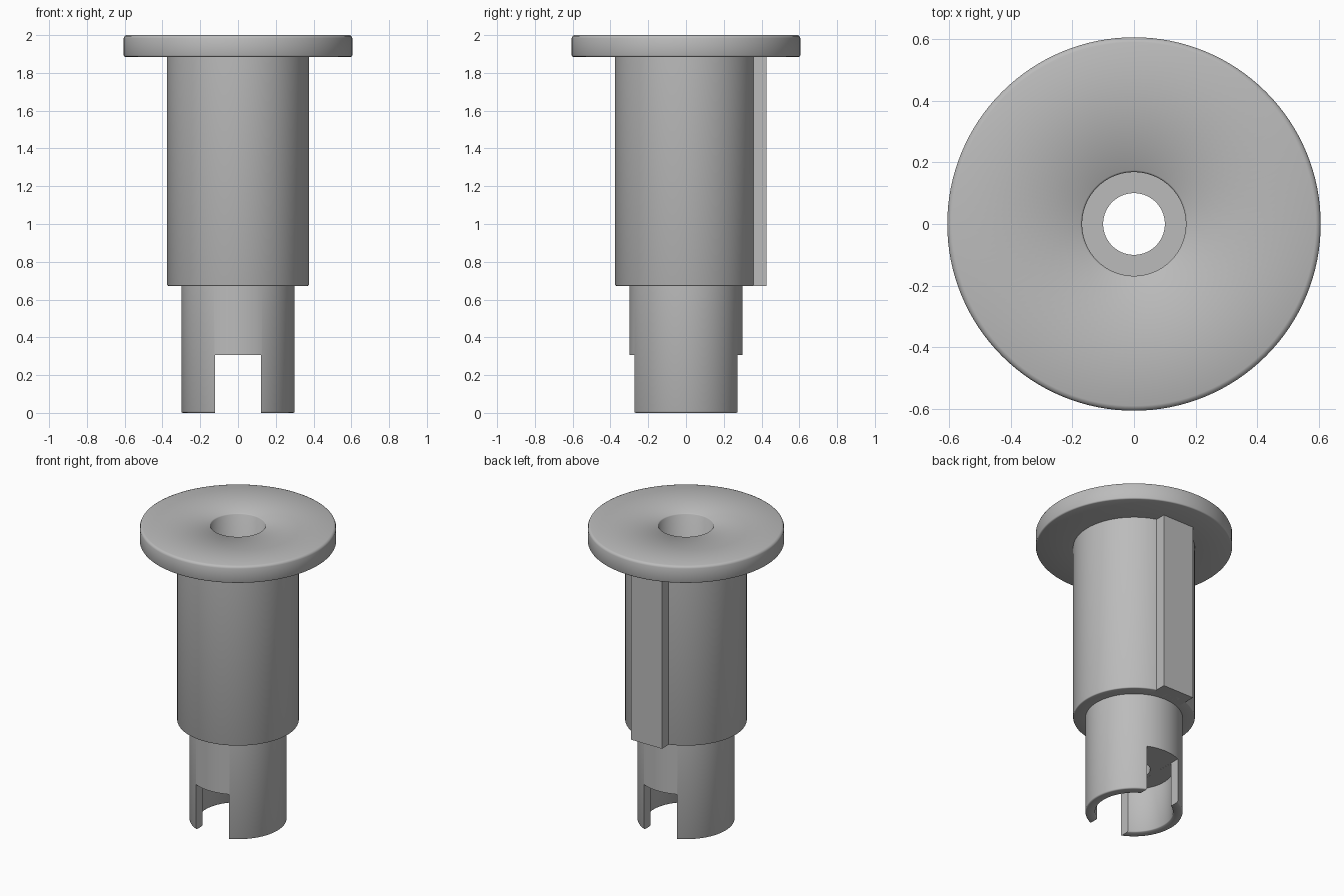
import bpy, bmesh, math
from mathutils import Matrix

default = bpy.data.objects.get("Cube")
if default:
    bpy.data.objects.remove(default, do_unlink=True)

# Single grey finish
grey = bpy.data.materials.new("plain grey")
grey.use_nodes = True
colour = (0.5, 0.5, 0.5, 1)
grey.diffuse_color = colour
grey.node_tree.nodes["Principled BSDF"].inputs["Base Color"].default_value = colour


def add_object(name, bm):
    bmesh.ops.recalc_face_normals(bm, faces=bm.faces)
    mesh = bpy.data.meshes.new(name)
    bm.to_mesh(mesh)
    bm.free()
    mesh.materials.append(grey)
    obj = bpy.data.objects.new(name, mesh)
    bpy.context.collection.objects.link(obj)
    return obj


def lathe(name, profile, steps=128):
    bm = bmesh.new()
    verts = [bm.verts.new((r, 0, z)) for r, z in profile]
    edges = [bm.edges.new((v, verts[i - 1])) for i, v in enumerate(verts)]
    bmesh.ops.spin(bm, geom=verts + edges, cent=(0, 0, 0), axis=(0, 0, 1),
                   angle=math.tau, steps=steps, use_merge=False)
    bmesh.ops.remove_doubles(bm, verts=bm.verts, dist=1e-4)
    return add_object(name, bm)


def box(name, low, high):
    bm = bmesh.new()
    size = [b - a for a, b in zip(low, high)]
    mid = [(a + b) / 2 for a, b in zip(low, high)]
    bmesh.ops.create_cube(bm, size=1, matrix=Matrix.Translation(mid) @ Matrix.Diagonal((*size, 1)))
    return add_object(name, bm)


def rounded(r, z, dr, dz, size):
    """Three points rounding a corner, arriving along z and leaving along r."""
    k = size * 0.29
    return [(r, z + dz * size), (r + dr * k, z + dz * k), (r + dr * size, z)]


# Flanged, stepped sleeve with a counterbore above and an open socket below
flange_z, shoulder_z, slot_z, seat_z = 1.885, 0.672, 0.305, 0.5
tip_r, body_r, flange_r = 0.3, 0.375, 0.605
socket_r, hole_r, bore_r = 0.24, 0.1, 0.168
profile = [(socket_r, slot_z), (socket_r, 0.005), (socket_r + 0.005, 0)]
profile += rounded(tip_r, 0, -1, 1, 0.008)[::-1]
profile += [(tip_r, shoulder_z)]
profile += rounded(body_r, shoulder_z, -1, 1, 0.006)[::-1]
profile += [(body_r, flange_z)]
profile += rounded(flange_r, flange_z, -1, 1, 0.008)[::-1]
profile += rounded(flange_r, 2, -1, -1, 0.016)
profile += [(bore_r + 0.006, 2), (bore_r, 1.994), (bore_r, seat_z),
            (hole_r, seat_z), (hole_r, slot_z)]
sleeve = lathe("flanged_sleeve", profile)

# Drive slot cut straight through both sides of the tip
cutter = box("slot_cutter", (-0.123, -0.5, -0.1), (0.123, 0.5, slot_z + 0.0005))
cutter.hide_render = True
cut = sleeve.modifiers.new("drive slot", "BOOLEAN")
cut.operation = "DIFFERENCE"
cut.solver = "EXACT"
cut.object = cutter
bpy.context.view_layer.objects.active = sleeve
sleeve.select_set(True)
bpy.ops.object.modifier_apply(modifier=cut.name)
bpy.data.objects.remove(cutter, do_unlink=True)

# Locating key along the back of the body
key = box("back_key", (-0.117, 0.3, shoulder_z), (0.117, 0.426, flange_z))

bpy.ops.object.select_all(action="DESELECT")
sleeve.select_set(True)
bpy.context.view_layer.objects.active = sleeve
bpy.ops.object.shade_smooth_by_angle(angle=math.radians(50))
